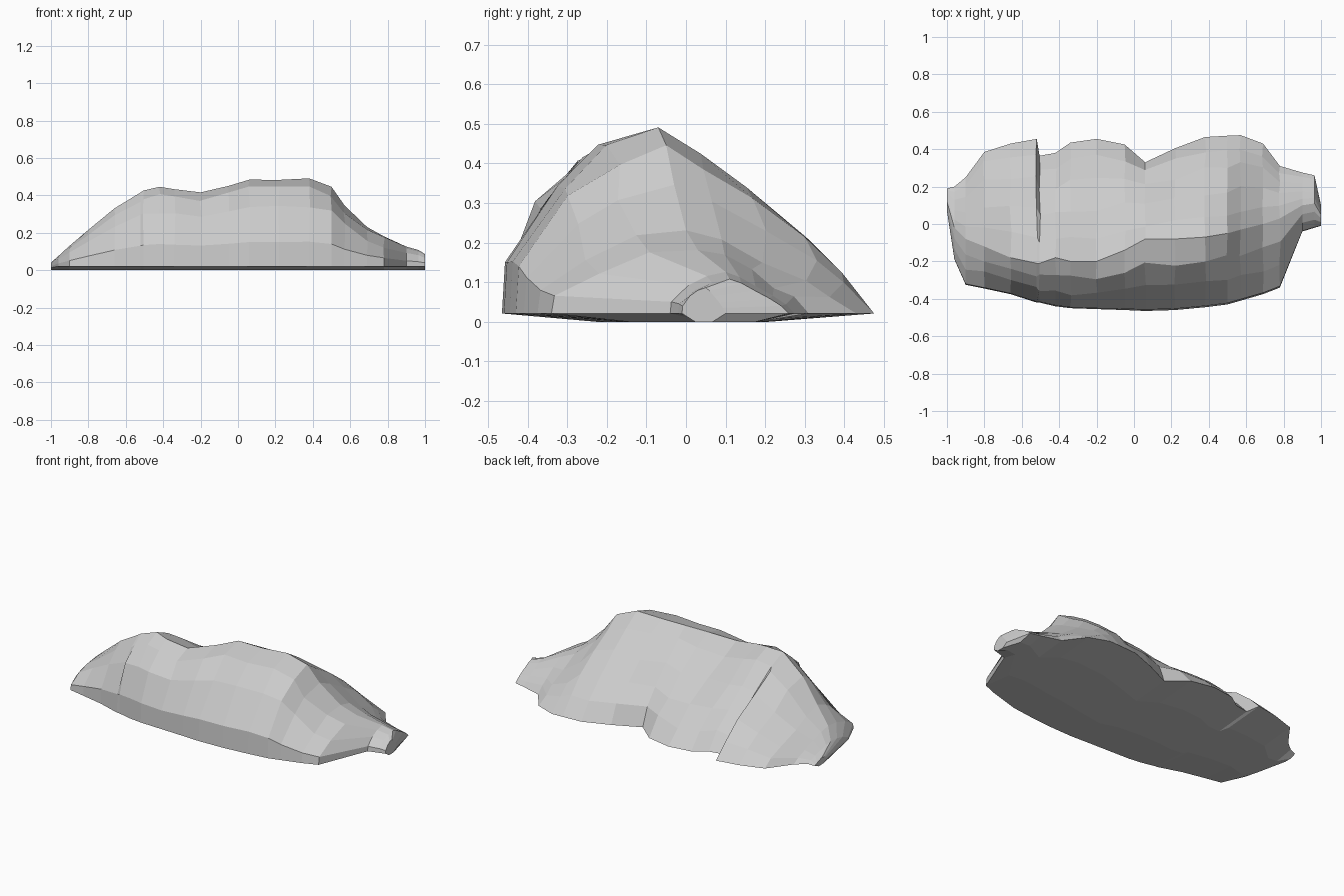
import bpy, bmesh, random
random.seed(4)

# Slices along the boulder: x, front y, back y, crest y, crest height
SLICES = [
    (-1.0, 0.07, 0.19, 0.12, 0.045), (-0.96, -0.19, 0.20, -0.02, 0.08),
    (-0.90, -0.325, 0.25, -0.08, 0.135), (-0.80, -0.345, 0.385, -0.12, 0.22),
    (-0.66, -0.375, 0.43, -0.18, 0.335), (-0.52, -0.42, 0.455, -0.21, 0.42),
    (-0.505, -0.42, 0.365, -0.21, 0.43), (-0.42, -0.44, 0.38, -0.18, 0.45),
    (-0.34, -0.45, 0.435, -0.20, 0.437), (-0.20, -0.455, 0.455, -0.20, 0.42),
    (-0.05, -0.46, 0.425, -0.14, 0.455), (0.06, -0.465, 0.33, -0.08, 0.488),
    (0.22, -0.46, 0.405, -0.08, 0.487), (0.38, -0.445, 0.465, -0.07, 0.495),
    (0.50, -0.43, 0.472, -0.05, 0.45), (0.57, -0.41, 0.475, -0.03, 0.35),
    (0.69, -0.375, 0.43, 0.0, 0.235), (0.78, -0.34, 0.31, 0.03, 0.185),
    (0.90, -0.04, 0.275, 0.10, 0.13), (0.965, -0.02, 0.26, 0.11, 0.112),
    (1.0, -0.01, 0.10, 0.05, 0.09),
]
# Shared section: (fraction of the way to the crest, fraction of crest height)
FRONT = [(0.02, 0.28), (0.33, 0.68), (0.66, 0.90)]
BACK = [(0.2, 0.88), (0.43, 0.66), (0.68, 0.43), (0.87, 0.22)]


def section(x, yf, yb, yc, h):
    """One ring of points from the underside over the front, crest and back."""
    rim = min(0.025, h * 0.4)
    pts = [(yf * 0.7 + yb * 0.3, 0.004), (yf, rim)]
    pts += [(yf + (yc - yf) * t, rim + (h - rim) * k) for t, k in FRONT]
    pts.append((yc, h))
    pts += [(yb + (yc - yb) * (1 - t), rim + (h - rim) * k) for t, k in BACK]
    pts += [(yb, rim), (yf * 0.3 + yb * 0.7, 0.004)]
    out = []
    for i, (y, z) in enumerate(pts):
        # Uneven facets on the exposed surface only
        j = 0.018 if i in (3, 4, 6, 7, 8, 9) and abs(x) < 0.85 else 0
        out.append((x + random.uniform(-j, j) * 0.3, y + random.uniform(-j, j),
                    z + random.uniform(-j, j) * 0.6))
    return out


# Loft the slices into a closed, faceted boulder
bm = bmesh.new()
rings = [[bm.verts.new(p) for p in section(*s)] for s in SLICES]
n = len(rings[0])
for a, b in zip(rings, rings[1:]):
    for i in range(n):
        k = (i + 1) % n
        bm.faces.new((a[i], a[k], b[k], b[i]))
bm.faces.new(rings[0])
bm.faces.new(rings[-1])
bmesh.ops.recalc_face_normals(bm, faces=bm.faces[:])

# Rest the boulder on the ground
low = min(v.co.z for v in bm.verts)
bmesh.ops.translate(bm, verts=bm.verts[:], vec=(0, 0, -low))

mesh = bpy.data.meshes.new("boulder")
bm.to_mesh(mesh)
bm.free()
bpy.context.collection.objects.link(bpy.data.objects.new("boulder", mesh))
